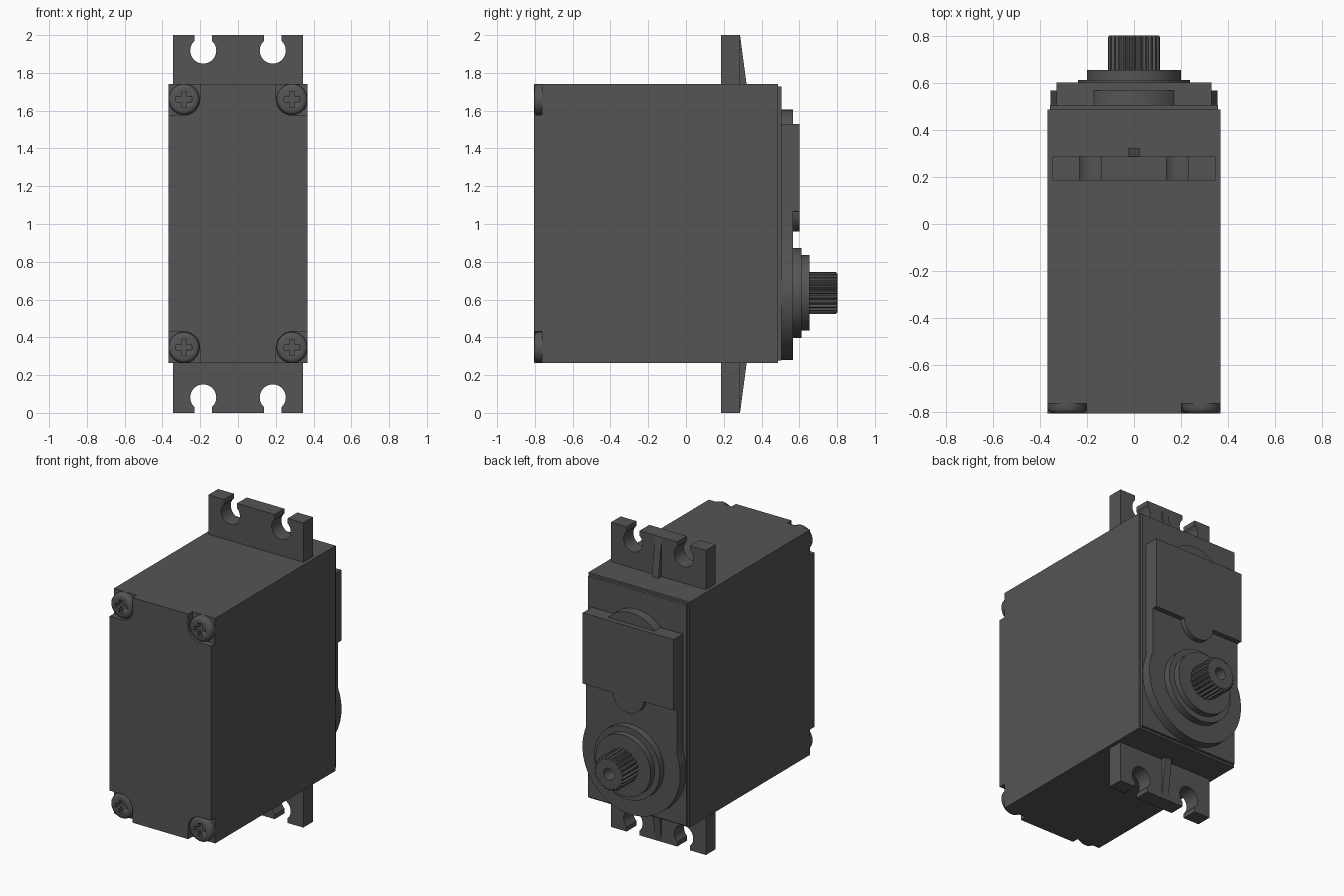
import bpy, bmesh, math
from math import sin, cos, pi, radians

if "Cube" in bpy.data.objects:
    bpy.data.objects.remove(bpy.data.objects["Cube"])

dark = bpy.data.materials.new("dark_plastic")
dark.diffuse_color = (0.09, 0.09, 0.09, 1)
dark.use_nodes = True
dark.node_tree.nodes["Principled BSDF"].inputs["Base Color"].default_value = dark.diffuse_color


def finish(name, bm, smooth=True):
    bmesh.ops.recalc_face_normals(bm, faces=bm.faces)
    me = bpy.data.meshes.new(name)
    bm.to_mesh(me)
    bm.free()
    ob = bpy.data.objects.new(name, me)
    bpy.context.collection.objects.link(ob)
    me.materials.append(dark)
    if smooth:
        bpy.ops.object.select_all(action='DESELECT')
        ob.select_set(True)
        bpy.context.view_layer.objects.active = ob
        bpy.ops.object.shade_smooth_by_angle(angle=radians(30))
    return ob


def prism(name, outline, y0, y1):
    """Extrude an (x, z) outline along y."""
    bm = bmesh.new()
    face = bm.faces.new([bm.verts.new((x, y0, z)) for x, z in outline])
    ext = bmesh.ops.extrude_face_region(bm, geom=[face])['geom']
    for v in ext:
        if isinstance(v, bmesh.types.BMVert):
            v.co.y = y1
    return finish(name, bm)


def rect(x0, x1, z0, z1):
    return [(x0, z0), (x1, z0), (x1, z1), (x0, z1)]


def arc(cx, cz, r, a0, a1, n):
    return [(cx + r * cos(radians(a0 + (a1 - a0) * i / n)),
             cz + r * sin(radians(a0 + (a1 - a0) * i / n))) for i in range(n + 1)]


def lathe(name, profile, x, z, n=64):
    """Revolve (radius, y, tooth depth) points around a y-parallel axis."""
    bm = bmesh.new()
    rings = []
    for r, y, d in profile:
        ring = []
        for i in range(n):
            rr = r - (d if i % 4 > 1 else 0)
            a = 2 * pi * i / n
            ring.append(bm.verts.new((x + rr * cos(a), y, z + rr * sin(a))))
        rings.append(ring)
    for a, b in zip(rings, rings[1:]):
        for i in range(n):
            j = (i + 1) % n
            bm.faces.new((a[i], a[j], b[j], b[i]))
    bm.faces.new(rings[0])
    bm.faces.new(rings[-1])
    return finish(name, bm)


W, Z0, Z1 = 0.368, 0.264, 1.742
SX, SR = 0.286, 0.082
SZ = (0.346, 1.66)

# Main case and the front lid layer
prism("case", rect(-W, W, Z0, Z1), -0.762, 0.487)
prism("lid", rect(-0.357, 0.357, 0.277, 1.729), 0.487, 0.505)

# Rear cover with rounded screw pockets at the corners
R = SR + 0.002
rear = []
rear += [(-W, SZ[0] + R)] + arc(-SX, SZ[0], R, 90, 0, 10) + [(-SX + R, Z0)]
rear += [(SX - R, Z0)] + arc(SX, SZ[0], R, 180, 90, 10) + [(W, SZ[0] + R)]
rear += [(W, SZ[1] - R)] + arc(SX, SZ[1], R, 270, 180, 10) + [(SX - R, Z1)]
rear += [(-SX + R, Z1)] + arc(-SX, SZ[1], R, 0, -90, 10) + [(-W, SZ[1] - R)]
prism("rear_cover", rear, -0.805, -0.762)

# Cross-head screws
a, b = 0.042, 0.014
for sx in (-SX, SX):
    for sz in SZ:
        screw = lathe("screw", [(SR, -0.76, 0), (SR, -0.782, 0), (0.079, -0.793, 0),
                                (0.071, -0.801, 0), (0.06, -0.804, 0)], sx, sz, 40)
        cross = [(a, b), (b, b), (b, a), (-b, a), (-b, b), (-a, b),
                 (-a, -b), (-b, -b), (-b, -a), (b, -a), (b, -b), (a, -b)]
        cutter = prism("cross_cutter", [(sx + p, sz + q) for p, q in cross], -0.85, -0.78)
        mod = screw.modifiers.new("cross", 'BOOLEAN')
        mod.operation, mod.solver, mod.object = 'DIFFERENCE', 'EXACT', cutter
        bpy.context.view_layer.objects.active = screw
        bpy.ops.object.modifier_apply(modifier=mod.name)
        bpy.data.objects.remove(cutter)

# Mounting ears with open keyhole slots, and tapered ribs
HX, HR, HW = 0.184, 0.069, 0.047
t = math.degrees(math.acos(HW / HR))
for s, label in ((1, "top"), (-1, "bottom")):
    ear = [(-0.345, 0.72), (-0.345, 1.0)]
    for hx in (-HX, HX):
        ear += [(hx - HW, 1.0)] + arc(hx, 0.918, HR, 180 - t, 360 + t, 28) + [(hx + HW, 1.0)]
    ear += [(0.345, 1.0), (0.345, 0.72)]
    prism(label + "_ear", [(x, 1 + s * z) for x, z in ear], 0.185, 0.286)
    bm = bmesh.new()
    ends = [[bm.verts.new((x, y, 1 + s * z)) for y, z in
             ((0.27, 0.73), (0.322, 0.73), (0.286, 0.999), (0.27, 0.999))]
            for x in (-0.024, 0.024)]
    for e in ends:
        bm.faces.new(e)
    for i in range(4):
        j = (i + 1) % 4
        bm.faces.new((ends[0][i], ends[0][j], ends[1][j], ends[1][i]))
    finish(label + "_rib", bm, False)

# Gear housing: flat plate flowing into a round boss, with a motor hump above
CZ = 0.635
w, r = 0.33, 0.355
k = math.degrees(math.acos(w / r))
housing = [(-w, 1.1)] + arc(0, CZ, r, 180 - k, 360 + k, 60) + [(w, 1.1)]
prism("gear_housing", housing, 0.503, 0.567)
prism("motor_hump", arc(0, 1.375, 0.23, 0, 180, 40), 0.503, 0.567)

# Raised upper cover with a half-round tab on its lower edge
cover = [(-w, 1.53), (-w, 1.065)] + arc(0, 1.072, 0.112, 184, 356, 28) + [(w, 1.065), (w, 1.53)]
prism("upper_cover", cover, 0.566, 0.6)
prism("upper_cover_base", rect(-w, w, 1.1, 1.53), 0.503, 0.566)

# Stepped output bearing
lathe("output_bearing", [(0.238, 0.56, 0), (0.238, 0.612, 0), (0.2, 0.612, 0), (0.2, 0.653, 0)],
      0, CZ)

# Splined shaft with a screw hole
lathe("output_shaft", [(0.111, 0.65, 0.011), (0.111, 0.793, 0.011), (0.104, 0.801, 0.009),
                       (0.038, 0.801, 0), (0.038, 0.7, 0)], 0, CZ, 96)
